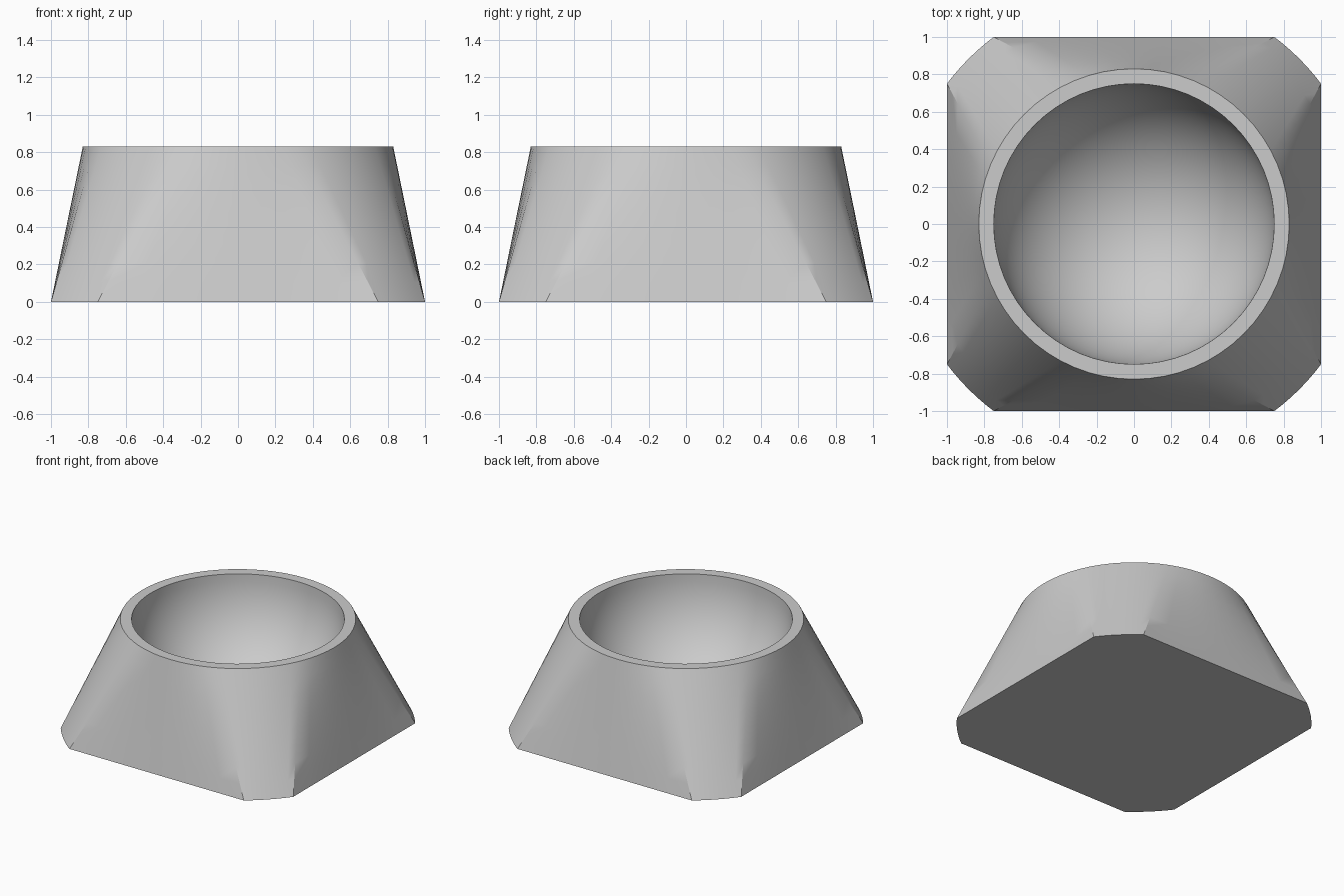
import bpy
import bmesh
from math import sin, cos, pi, atan2, radians
from mathutils import Vector

cube = bpy.data.objects.get("Cube")
if cube:
    bpy.data.objects.remove(cube, do_unlink=True)

HEIGHT = 0.83
RIM = 0.83        # outer radius of the rim
BOWL = 0.75       # radius of the hemispherical hollow
FLAT = 0.75       # half length of each straight base side
STEPS = 8         # segments on each of the eight base edges
ROWS = 8          # rows up the outer wall
BOWL_ROWS = 20
COUNT = 8 * STEPS


def circle(radius, z):
    start = -pi / 8
    return [Vector((radius * cos(start + 2 * pi * i / COUNT),
                    radius * sin(start + 2 * pi * i / COUNT), z))
            for i in range(COUNT)]


def base_outline():
    """Square with arc-cut corners: straight side then arc, four times."""
    corner = atan2(FLAT, 1)
    radius = Vector((1, FLAT)).length
    points = []
    for quarter in range(4):
        turn = quarter * pi / 2
        side = [(1, FLAT * (2 * i / STEPS - 1)) for i in range(STEPS)]
        for i in range(STEPS):
            a = corner + (pi / 2 - 2 * corner) * i / STEPS
            side.append((radius * cos(a), radius * sin(a)))
        for x, y in side:
            points.append(Vector((x * cos(turn) - y * sin(turn),
                                  x * sin(turn) + y * cos(turn), 0)))
    return points


# Outer wall lofted from the base to the rim, then the bowl down to its pole
base, top = base_outline(), circle(RIM, HEIGHT)
loops = [[b.lerp(t, r / ROWS) for b, t in zip(base, top)]
         for r in range(ROWS + 1)]
for r in range(BOWL_ROWS):
    a = pi / 2 * r / BOWL_ROWS
    loops.append(circle(BOWL * cos(a), HEIGHT - BOWL * sin(a)))

bm = bmesh.new()
rings = [[bm.verts.new(p) for p in loop] for loop in loops]
for low, high in zip(rings, rings[1:]):
    for i in range(COUNT):
        j = (i + 1) % COUNT
        bm.faces.new((low[i], low[j], high[j], high[i]))

# Flat underside and the closing fan at the bottom of the bowl
bm.faces.new(list(reversed(rings[0])))
pole = bm.verts.new((0, 0, HEIGHT - BOWL))
for i in range(COUNT):
    bm.faces.new((rings[-1][i], rings[-1][(i + 1) % COUNT], pole))
bmesh.ops.recalc_face_normals(bm, faces=bm.faces)

mesh = bpy.data.meshes.new("bowl_stand")
bm.to_mesh(mesh)
bm.free()
stand = bpy.data.objects.new("bowl_stand", mesh)
bpy.context.collection.objects.link(stand)

# Plain grey material
grey = bpy.data.materials.new("light grey")
grey.use_nodes = True
colour = (0.6, 0.6, 0.6, 1)
grey.diffuse_color = colour
grey.node_tree.nodes["Principled BSDF"].inputs["Base Color"].default_value = colour
mesh.materials.append(grey)

# Smooth wall and bowl with crisp rim and base edges
bpy.ops.object.select_all(action='DESELECT')
stand.select_set(True)
bpy.context.view_layer.objects.active = stand
bpy.ops.object.shade_smooth_by_angle(angle=radians(30))
